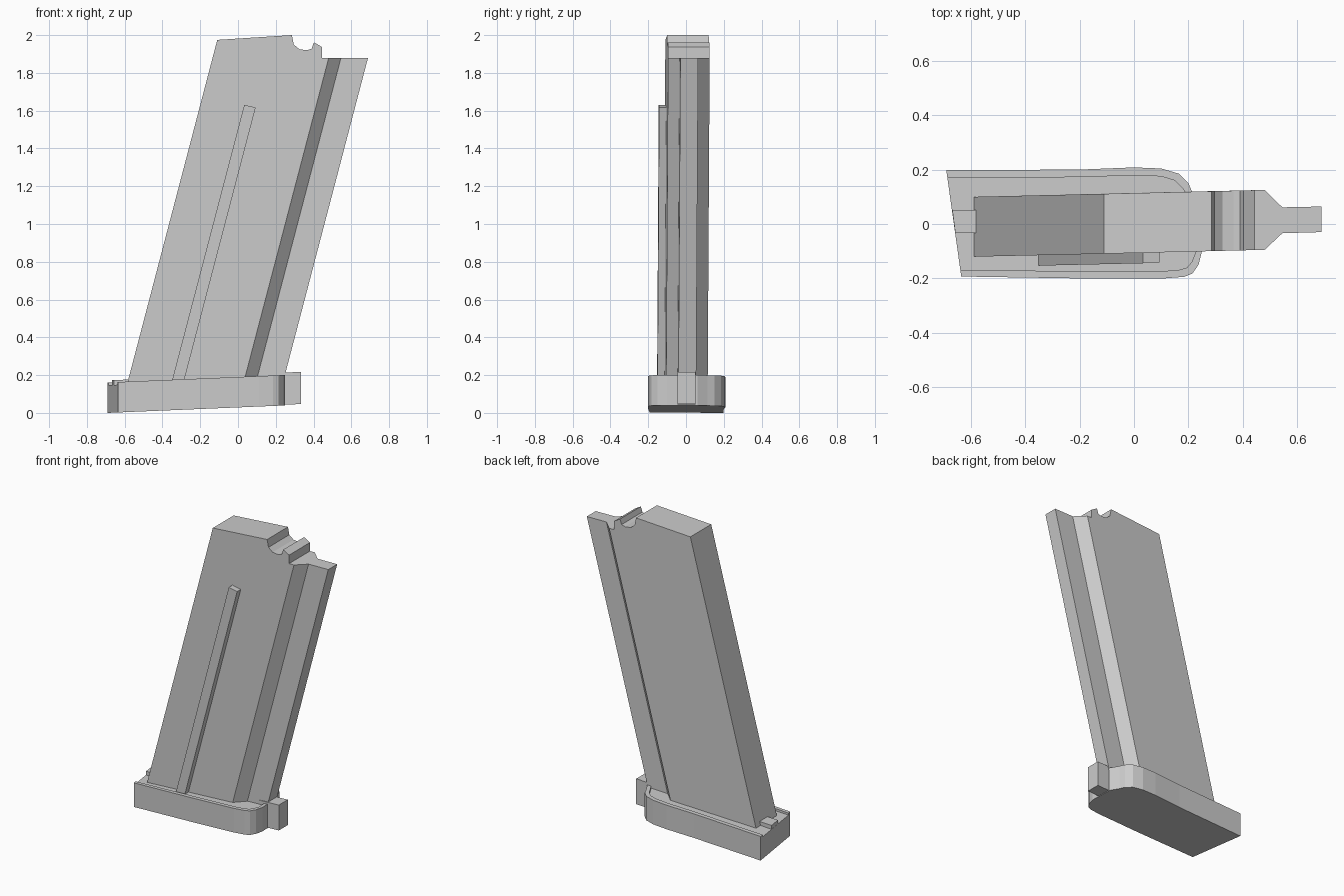
import bpy, bmesh
from mathutils import Vector

if "Cube" in bpy.data.objects:
    bpy.data.objects.remove(bpy.data.objects["Cube"])

LEAN = (0.262, 0.006)      # sideways travel per unit of height
TILT = 0.042               # slope of the base plate along x


def loft(name, lower, upper):
    """Closed solid between two matching rings of points."""
    bm = bmesh.new()
    a = [bm.verts.new(p) for p in lower]
    b = [bm.verts.new(p) for p in upper]
    n = len(a)
    bm.faces.new(a[::-1])
    bm.faces.new(b)
    for i in range(n):
        j = (i + 1) % n
        bm.faces.new((a[i], a[j], b[j], b[i]))
    bmesh.ops.recalc_face_normals(bm, faces=bm.faces[:])
    me = bpy.data.meshes.new(name)
    bm.to_mesh(me)
    bm.free()
    ob = bpy.data.objects.new(name, me)
    bpy.context.collection.objects.link(ob)
    return ob


def leaning(name, outline, z0, z1, slope=0.0):
    """Plan outline (given at z = 0.18) swept along the lean."""
    def ring(z):
        pts = []
        for x, y in outline:
            zz = z + slope * (x - outline[0][0])
            d = zz - 0.18
            pts.append((x + LEAN[0] * d, y + LEAN[1] * d, zz))
        return pts
    return loft(name, ring(z0), ring(z1))


def plate(name, outline, z0, z1):
    """Plan outline raised between two tilted planes."""
    return loft(name, [(x, y, z0 + TILT * x) for x, y in outline],
                [(x, y, z1 + TILT * x) for x, y in outline])


def boolean(ob, cutter, op):
    cutter.hide_render = True
    m = ob.modifiers.new("cut", 'BOOLEAN')
    m.operation, m.solver, m.object = op, 'EXACT', cutter
    bpy.context.view_layer.objects.active = ob
    bpy.ops.object.modifier_apply(modifier=m.name)
    bpy.data.objects.remove(cutter)


# Leaning body with a narrow spine at the right
body = leaning("body", [(-0.58, -0.12), (0.035, -0.105), (0.10, -0.044), (0.243, -0.04),
                        (0.243, 0.054), (0.10, 0.051), (0.035, 0.115), (-0.58, 0.10)],
               0.13, 2.2)

# Trim the top to its sloped and notched side profile
side = [(-0.9, 0.05), (0.9, 0.05), (0.9, 1.88), (0.445, 1.88), (0.445, 1.937),
        (0.402, 1.962), (0.39, 1.928), (0.365, 1.92), (0.325, 1.925),
        (0.295, 1.95), (0.285, 2.0), (-0.9, 1.924)]
trim = loft("top_trim", [(x, -0.4, z) for x, z in side], [(x, 0.4, z) for x, z in side])
boolean(body, trim, 'INTERSECT')

# Raised rib on the front side
leaning("side_rib", [(-0.347, -0.153), (-0.283, -0.151), (-0.283, -0.10), (-0.347, -0.10)],
        0.14, 1.63, -0.2)

# Base plate with rounded right corners
base = plate("base_plate", [(-0.69, 0.198), (-0.2, 0.2), (0.0, 0.208), (0.10, 0.204),
                            (0.165, 0.185), (0.2, 0.15), (0.215, 0.115), (0.245, 0.06),
                            (0.25, -0.10), (0.237, -0.15), (0.215, -0.182), (0.185, -0.194),
                            (0.11, -0.2), (-0.2, -0.2), (-0.635, -0.193)],
             0.029, 0.19)

# Shallow recess inside the rim, open at the left end
recess = plate("recess_cutter", [(-0.9, 0.17), (-0.2, 0.172), (0.0, 0.179), (0.10, 0.175),
                                 (0.15, 0.16), (0.18, 0.13), (0.195, 0.10), (0.222, 0.05),
                                 (0.228, -0.10), (0.212, -0.14), (0.195, -0.16),
                                 (0.17, -0.168), (0.10, -0.174), (-0.2, -0.173), (-0.9, -0.168)],
               0.176, 0.3)
boolean(base, recess, 'DIFFERENCE')

# Tabs at both ends of the plate
plate("left_tab", [(-0.668, 0.052), (-0.657, -0.033), (-0.57, -0.033), (-0.57, 0.052)], 0.12, 0.201)
plate("right_tab", [(0.18, -0.045), (0.333, -0.045), (0.333, 0.05), (0.18, 0.05)], 0.033, 0.203)
